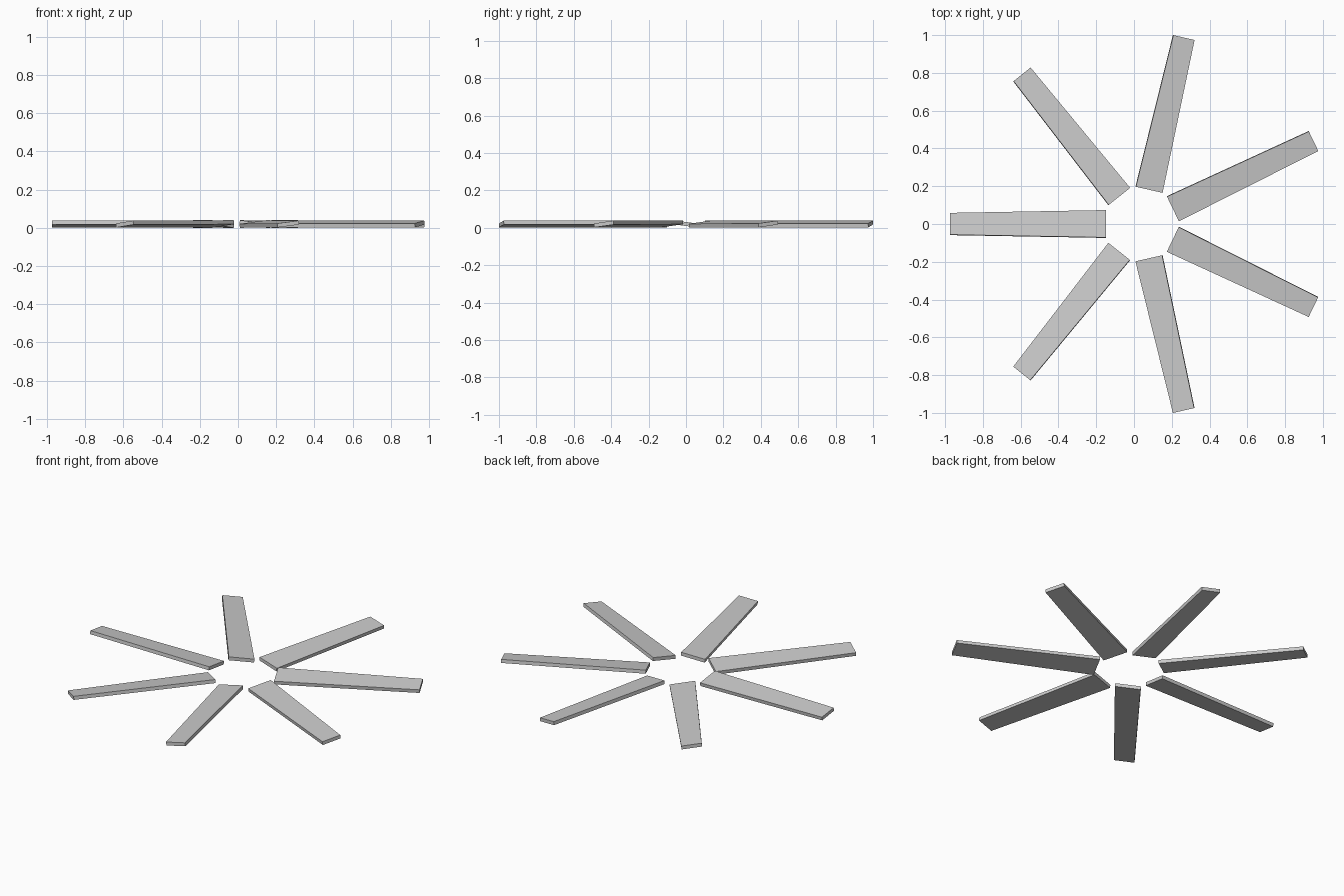
import bpy, math
from mathutils import Matrix, Vector

if "Cube" in bpy.data.objects:
    bpy.data.objects.remove(bpy.data.objects["Cube"])

COUNT, HUB_X = 7, 0.038
R_ROOT, R_TIP = 0.186, 1.0126
HALF_ROOT, HALF_TIP = 0.073, 0.058
THICK, RISE = 0.021, 0.019
PITCH = math.atan2(RISE, 2 * HALF_ROOT)


def section(radius, half):
    # pitched rectangular blade section at one radius
    tilt = Matrix.Rotation(PITCH, 4, 'X')
    corners = [(-half, -THICK / 2), (half, -THICK / 2),
               (half, THICK / 2), (-half, THICK / 2)]
    return [tilt @ Vector((radius, v, z)) + Vector((0, 0, 0.02)) for v, z in corners]


# tapered, pitched fan blade shared by all copies
verts = section(R_ROOT, HALF_ROOT) + section(R_TIP, HALF_TIP)
faces = [(3, 2, 1, 0), (4, 5, 6, 7)]
faces += [(i, (i + 1) % 4, (i + 1) % 4 + 4, i + 4) for i in range(4)]
mesh = bpy.data.meshes.new("fan_blade")
mesh.from_pydata(verts, [], faces)
import bmesh
bm = bmesh.new()
bm.from_mesh(mesh)
bmesh.ops.recalc_face_normals(bm, faces=bm.faces)
bm.to_mesh(mesh)
bm.free()

# ring of blades, one pointing along -x
for i in range(COUNT):
    blade = bpy.data.objects.new(f"fan_blade_{i + 1}", mesh)
    blade.location.x = HUB_X
    blade.rotation_euler.z = math.pi + i * math.tau / COUNT
    bpy.context.collection.objects.link(blade)
